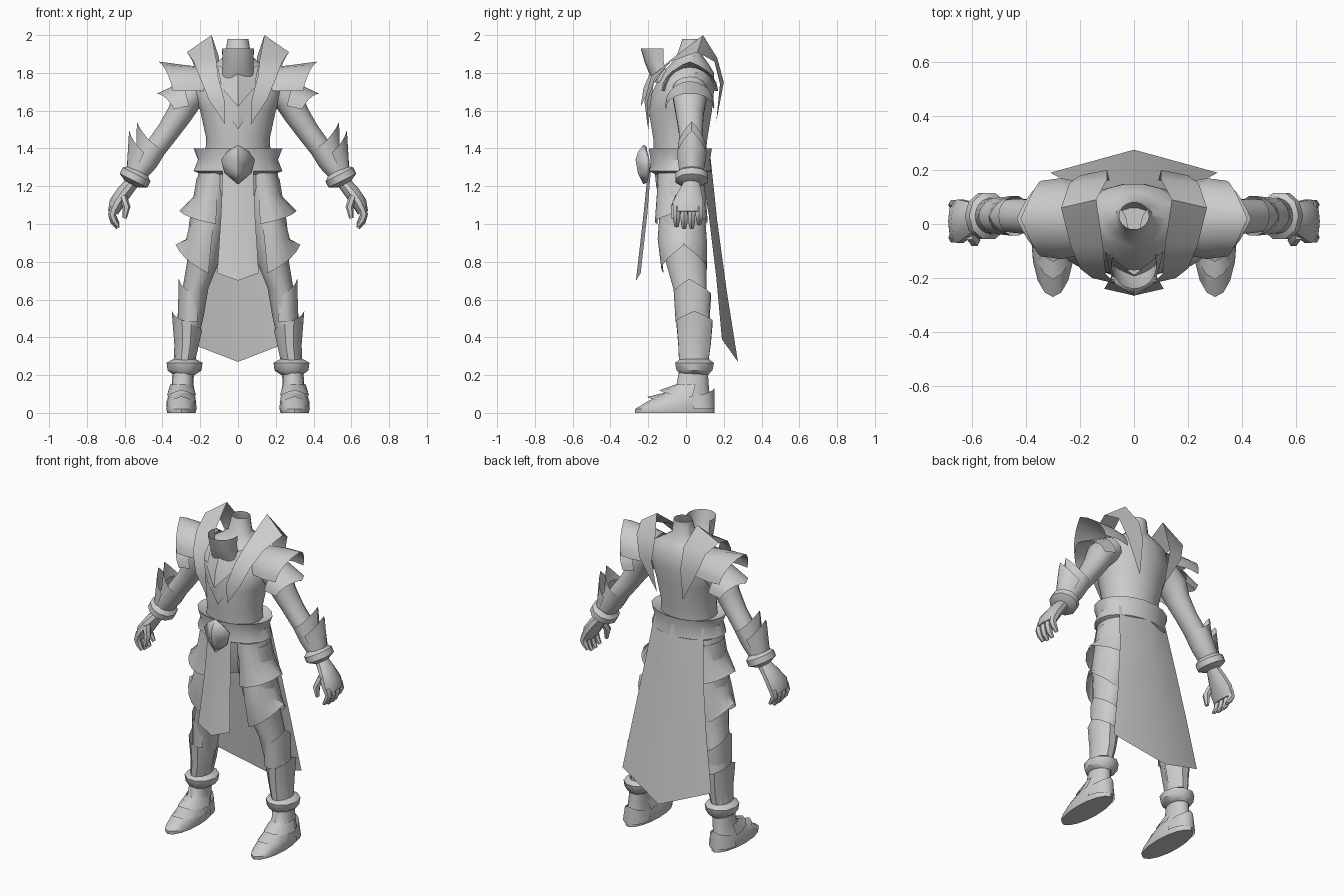
import bpy, bmesh, math
from mathutils import Vector

grey = bpy.data.materials.new("plain grey")
grey.diffuse_color = (0.6, 0.6, 0.6, 1)


def finish(name, bm, mirror, angle=40, thick=0):
    bmesh.ops.recalc_face_normals(bm, faces=bm.faces)
    me = bpy.data.meshes.new(name)
    bm.to_mesh(me)
    bm.free()
    me.materials.append(grey)
    ob = bpy.data.objects.new(name, me)
    bpy.context.collection.objects.link(ob)
    if thick:
        ob.modifiers.new("thickness", 'SOLIDIFY').thickness = thick
    if mirror:
        ob.modifiers.new("mirror", 'MIRROR')
    bpy.ops.object.select_all(action='DESELECT')
    ob.select_set(True)
    bpy.context.view_layer.objects.active = ob
    bpy.ops.object.shade_smooth_by_angle(angle=math.radians(angle))
    return ob


def loft(name, rings, n=14, arc=None, flat=True, peak=None, mirror=True, caps=(True, True), thick=0):
    """Skin rings (x, y, z, ru, ry); arc = (middle, half) degrees makes an open shell,
    whose last ring is drawn out into a point by peak."""
    bm = bmesh.new()
    rows = []
    for i, (x, y, z, ru, ry) in enumerate(rings):
        u = Vector((1, 0, 0))
        if not flat:
            a, b = rings[max(i - 1, 0)], rings[min(i + 1, len(rings) - 1)]
            u = Vector((0, 1, 0)).cross(Vector((b[0] - a[0], 0, b[2] - a[2]))).normalized()
        row = []
        for k in range(n + 1 if arc else n):
            s = 2 * k / n - 1
            t = math.radians(arc[0] + s * arc[1]) if arc else 2 * math.pi * k / n
            p = Vector((x, y, z)) + u * ru * math.cos(t) + Vector((0, ry * math.sin(t), 0))
            if peak and i == len(rings) - 1:
                p += Vector(peak) * (1 - abs(s)) ** 1.3
            row.append(bm.verts.new(p))
        rows.append(row)
    for a, b in zip(rows, rows[1:]):
        for k in range(n):
            j = (k + 1) % len(a)
            bm.faces.new((a[k], a[j], b[j], b[k]))
    if not arc:
        if caps[0]:
            bm.faces.new(rows[0])
        if caps[1]:
            bm.faces.new(rows[-1])
    return finish(name, bm, mirror, thick=thick)


def sheet(name, rows, mirror=False, thick=0, angle=40):
    """Skin rows of points; a one-point row closes to a tip."""
    bm = bmesh.new()
    vs = [[bm.verts.new(p) for p in r] for r in rows]
    for a, b in zip(vs, vs[1:]):
        for k in range(max(len(a), len(b)) - 1):
            q = [a[min(k, len(a) - 1)], a[min(k + 1, len(a) - 1)],
                 b[min(k + 1, len(b) - 1)], b[min(k, len(b) - 1)]]
            bm.faces.new(list(dict.fromkeys(q)))
    return finish(name, bm, mirror, angle, thick)


# Torso and neck
loft("torso", [(0, -.03, 1.05, .1, .09), (0, -.03, 1.2, .18, .13), (0, -.035, 1.35, .175, .14),
               (0, -.03, 1.45, .168, .145), (0, -.03, 1.6, .2, .17), (0, -.015, 1.7, .235, .165),
               (0, .01, 1.8, .2, .14), (0, .02, 1.85, .12, .1), (0, .02, 1.89, .07, .07),
               (0, .03, 1.98, .055, .05)], n=18, mirror=False, caps=(True, False))

# Face guard, scarf point and chest panel
loft("face_guard", [(0, -.1, 1.75, .1, .07), (0, -.13, 1.81, .082, .07), (0, -.145, 1.86, .082, .075),
                    (0, -.15, 1.93, .085, .09)], arc=(-90, 110), mirror=False)
sheet("scarf", [[(-.11, -.1, 1.84), (0, -.19, 1.8), (.11, -.1, 1.84)],
                [(-.085, -.19, 1.72), (0, -.225, 1.72), (.085, -.19, 1.72)],
                [(0, -.24, 1.62)]], angle=25)
sheet("chest_panel", [[(-.13, -.17, 1.75), (0, -.2, 1.73), (.13, -.17, 1.75)],
                      [(-.08, -.19, 1.62), (0, -.215, 1.62), (.08, -.19, 1.62)],
                      [(0, -.2, 1.5)]], angle=25)

# Lapels running over each shoulder to points front and back
sheet("lapel", [[(.07, -.205, 1.53)],
                [(.07, -.22, 1.65), (.155, -.2, 1.66)],
                [(.105, -.185, 1.78), (.2, -.165, 1.77)],
                [(.115, -.08, 1.87), (.235, -.08, 1.86)],
                [(.14, .09, 2.0), (.27, .06, 1.91)],
                [(.1, .165, 1.88), (.24, .15, 1.86)],
                [(.1, .2, 1.75), (.2, .18, 1.74)],
                [(.09, .16, 1.54)]], mirror=True)

# Two-layer shoulder armour
loft("upper_pauldron", [(.17, .02, 1.7, .13, .13), (.27, .02, 1.7, .14, .15), (.345, .02, 1.7, .11, .14)],
     n=10, arc=(180, 88), flat=False, peak=(.075, 0, .05))
loft("lower_pauldron", [(.26, .02, 1.63, .13, .13), (.34, .02, 1.61, .1, .125)],
     n=10, arc=(180, 92), flat=False, peak=(.07, 0, -.02))

# Arms
loft("arm", [(.2, .02, 1.72, .08, .09), (.27, .02, 1.66, .08, .09), (.31, .02, 1.58, .068, .075),
             (.37, .025, 1.49, .06, .065), (.43, .03, 1.41, .058, .065), (.51, .03, 1.3, .05, .055),
             (.56, .03, 1.22, .038, .045)], flat=False)
loft("bracer", [(.545, .03, 1.25, .05, .06), (.49, .03, 1.335, .068, .07), (.44, .03, 1.42, .07, .075)],
     flat=False, caps=(False, False))
loft("bracer_high_spike", [(.48, .03, 1.35, .068, .07), (.44, .03, 1.42, .075, .075)],
     n=8, arc=(0, 80), flat=False, peak=(.03, 0, .085))
loft("bracer_low_spike", [(.535, .03, 1.27, .06, .065), (.485, .03, 1.37, .08, .08)],
     n=8, arc=(0, 80), flat=False, peak=(.02, 0, .09))
loft("wrist_cuff", [(.525, .03, 1.285, .052, .06), (.537, .03, 1.262, .082, .09),
                    (.553, .03, 1.23, .082, .09), (.563, .03, 1.21, .04, .05)], flat=False, n=10)

# Hands
loft("palm", [(.56, .03, 1.22, .036, .042), (.605, .02, 1.165, .04, .065), (.643, .01, 1.11, .04, .085),
              (.662, .01, 1.06, .028, .08)], flat=False, n=10)
for i in range(4):
    y = -.05 + .04 * i
    z = (.01, 0, 0, .02)[i]
    loft("finger", [(.655, y, 1.09, .022, .022), (.667, y, 1.05, .021, .022),
                    (.657, y, 1.01 + z, .018, .02), (.635, y, .978 + z, .01, .012)], flat=False, n=6)
loft("thumb", [(.61, -.035, 1.15, .02, .025), (.59, -.06, 1.09, .021, .024), (.6, -.065, 1.03, .011, .013)],
     flat=False, n=6)

# Belt and buckle
loft("belt", [(0, -.03, 1.26, .18, .13), (0, -.03, 1.28, .235, .165), (0, -.03, 1.34, .212, .16),
              (0, -.03, 1.4, .235, .17), (0, -.03, 1.38, .17, .13)], n=18, mirror=False, caps=(False, False))
sheet("buckle", [[(0, -.225, 1.42)],
                 [(-.055, -.22, 1.385), (0, -.255, 1.38), (.055, -.22, 1.385)],
                 [(-.09, -.21, 1.34), (0, -.267, 1.34), (.09, -.21, 1.34)],
                 [(-.07, -.21, 1.27), (0, -.255, 1.27), (.07, -.21, 1.27)],
                 [(0, -.225, 1.21)]], thick=.02, angle=25)

# Hanging cloths
sheet("front_cloth", [[(-.08, -.185, 1.3), (0, -.2, 1.3), (.08, -.185, 1.3)],
                      [(-.09, -.205, 1.05), (0, -.225, 1.05), (.09, -.205, 1.05)],
                      [(-.11, -.24, .74), (0, -.265, .7), (.11, -.24, .74)]])
sheet("back_cloth", [[(-.17, .07, 1.35), (0, .13, 1.35), (.17, .07, 1.35)],
                     [(-.205, .12, 1.05), (0, .165, 1.02), (.205, .12, 1.05)],
                     [(-.255, .16, .72), (0, .215, .65), (.255, .16, .72)],
                     [(-.31, .19, .39), (0, .275, .27), (.31, .19, .39)]])

# Legs
loft("leg", [(.12, -.025, 1.24, .1, .12), (.16, -.02, 1.0, .1, .12), (.185, 0, .8, .085, .11),
             (.225, .02, .66, .068, .09), (.25, .04, .52, .07, .09), (.275, .045, .36, .06, .08),
             (.29, .04, .18, .055, .075)])

# Hip armour in two flared layers
loft("upper_tasset", [(.12, -.03, 1.27, .09, .12), (.145, -.025, 1.15, .085, .13), (.16, -.025, 1.0, .1, .14)],
     n=10, arc=(0, 115), peak=(.05, 0, .07))
loft("lower_tasset", [(.155, -.02, 1.06, .085, .12), (.18, -.02, .92, .095, .13), (.19, -.01, .74, .08, .12)],
     n=10, arc=(0, 115), peak=(.06, 0, .15))

# Knee plates, greaves and ankle cuffs
loft("knee_plate", [(.25, .035, .48, .07, .09), (.25, .035, .62, .065, .1)],
     n=8, arc=(-10, 110), peak=(0, 0, .09))
loft("greave", [(.285, .04, .26, .055, .08), (.272, .045, .36, .065, .09), (.268, .045, .44, .078, .1)],
     n=10, arc=(0, 178), peak=(.005, 0, .1))
loft("ankle_cuff", [(.283, .045, .285, .06, .08), (.283, .045, .265, .095, .108),
                    (.283, .045, .225, .09, .1), (.285, .045, .2, .055, .075)], n=10)

# Pointed boots with overlapping instep plates
loft("boot", [(.3, -.06, 0, .075, .21), (.3, -.06, .02, .08, .21), (.3, -.035, .06, .078, .17),
              (.298, 0, .1, .068, .125), (.293, .035, .15, .058, .085), (.29, .04, .23, .055, .075)], n=16)
for i in range(2):
    loft("instep_plate", [(.298, .035 - .03 * i, .15 - .04 * i, .062 + .006 * i, .09 + .015 * i),
                          (.299, .01 - .035 * i, .085 - .035 * i, .08, .13 + .03 * i)],
         n=8, arc=(-90, 100), peak=(0, -.02, .035))
loft("heel_plate", [(.3, .04, .02, .08, .112), (.298, .045, .09, .066, .095)], n=8, arc=(90, 90), peak=(0, .01, .04))
